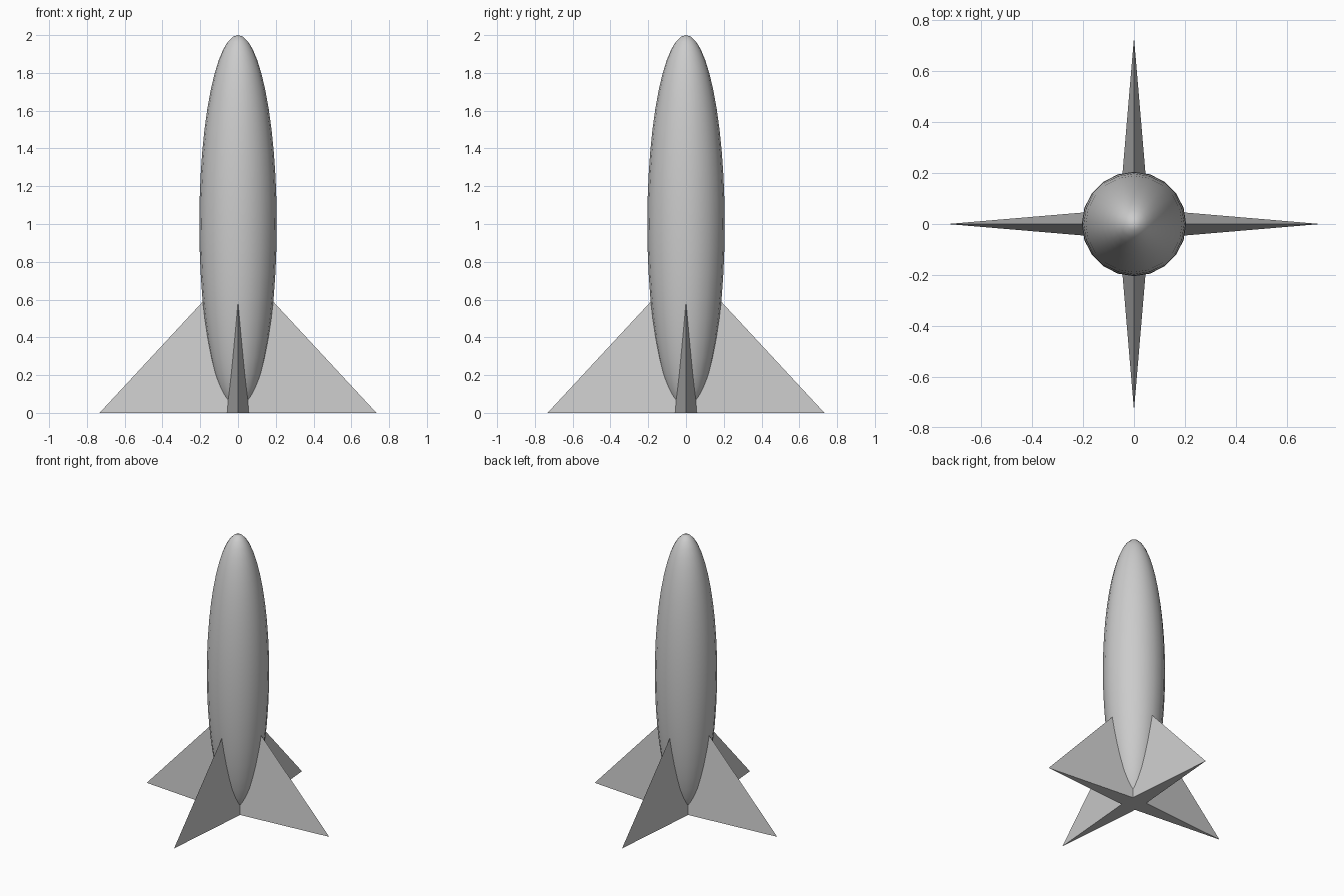
import bpy, bmesh
from mathutils import Matrix

if "Cube" in bpy.data.objects:
    bpy.data.objects.remove(bpy.data.objects["Cube"])


def add_object(name, bm, smooth=False):
    mesh = bpy.data.meshes.new(name)
    for f in bm.faces:
        f.smooth = smooth
    bm.to_mesh(mesh)
    bm.free()
    obj = bpy.data.objects.new(name, mesh)
    bpy.context.collection.objects.link(obj)
    return obj


# Slender ellipsoid hull
bm = bmesh.new()
bmesh.ops.create_uvsphere(bm, u_segments=20, v_segments=24, radius=1)
bmesh.ops.transform(bm, verts=bm.verts,
                    matrix=Matrix.Translation((0, 0, 1)) @ Matrix.Diagonal((0.205, 0.205, 1, 1)))
add_object("hull", bm, smooth=True)


# Two crossed thin diamond pyramids form the four fins
def fin_pair(name, half_x, half_y, height=0.79):
    bm = bmesh.new()
    bmesh.ops.create_cone(bm, cap_ends=True, segments=4, radius1=1, radius2=0, depth=1)
    bmesh.ops.transform(bm, verts=bm.verts,
                        matrix=Matrix.Diagonal((half_x, half_y, height, 1)) @ Matrix.Translation((0, 0, 0.5)))
    bmesh.ops.remove_doubles(bm, verts=bm.verts, dist=1e-5)
    add_object(name, bm)


fin_pair("side_fins", 0.733, 0.062)
fin_pair("front_back_fins", 0.062, 0.733)
